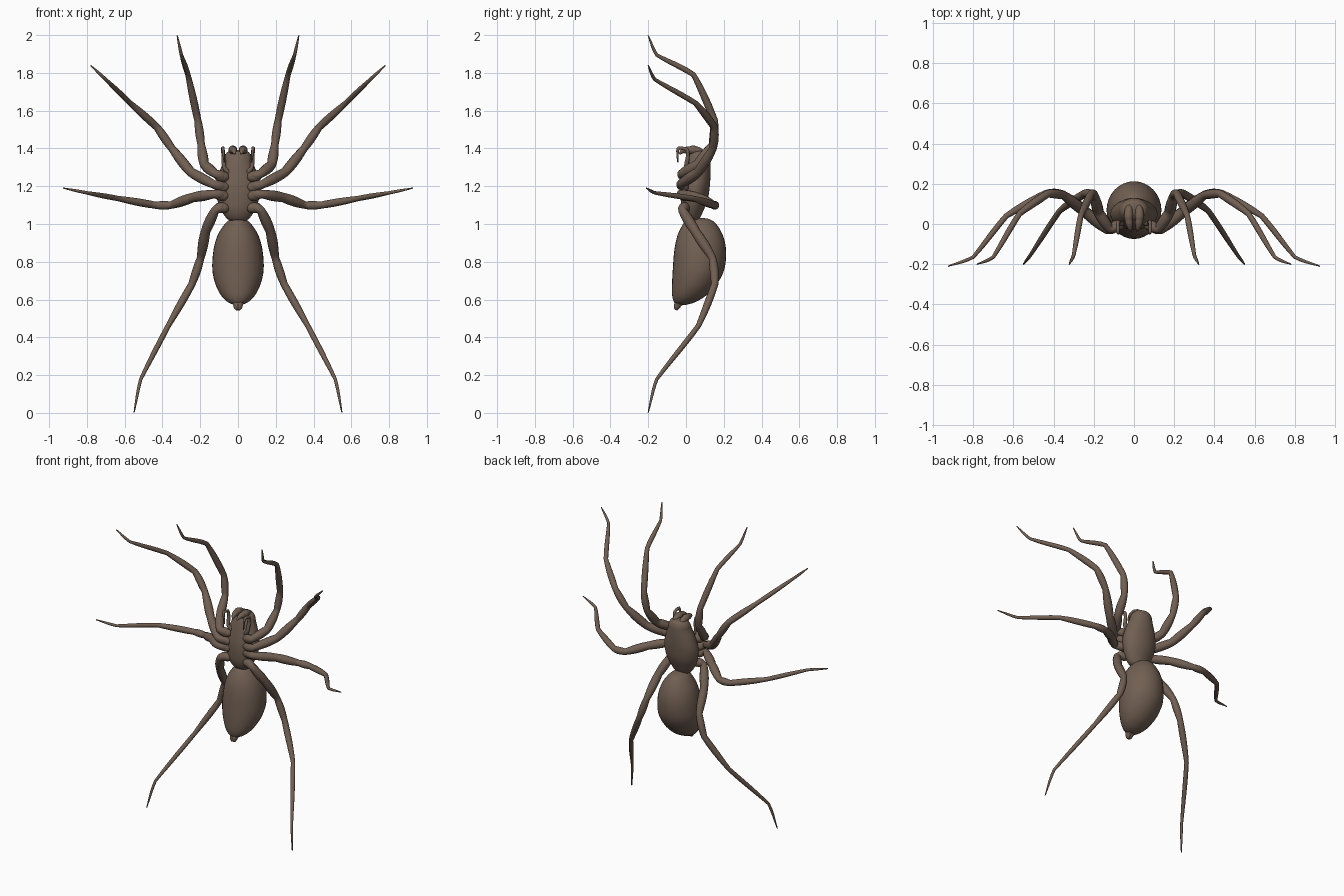
import bpy
import bmesh
from math import sin, cos, pi
from mathutils import Vector

if "Cube" in bpy.data.objects:
    bpy.data.objects.remove(bpy.data.objects["Cube"], do_unlink=True)

brown = bpy.data.materials.new("brown chitin")
brown.use_nodes = True
colour = (0.165, 0.115, 0.085, 1)
brown.diffuse_color = colour
shader = brown.node_tree.nodes["Principled BSDF"]
shader.inputs["Base Color"].default_value = colour
shader.inputs["Roughness"].default_value = 0.7


def smooth_path(points, steps, stiff=0.0):
    """Catmull-Rom interpolation of tuples, blended towards straight lines by stiff."""
    pts = [Vector(p) for p in points]
    out = []
    for i in range(len(pts) - 1):
        a, b, c, d = pts[max(i - 1, 0)], pts[i], pts[i + 1], pts[min(i + 2, len(pts) - 1)]
        for s in range(steps):
            t = s / steps
            curve = (b + (c - a) * (t / 2)
                     + (a * 2 - b * 5 + c * 4 - d) * (t * t / 2)
                     + (b * 3 - a - c * 3 + d) * (t ** 3 / 2))
            out.append(curve.lerp(b.lerp(c, t), stiff))
    return out + [pts[-1]]


def skin_rings(name, rings, mirror=False):
    """Bridge a list of vertex rings into a closed smooth surface."""
    bm = bmesh.new()
    loops = [[bm.verts.new(co) for co in ring] for ring in rings]
    n = len(loops[0])
    for low, high in zip(loops, loops[1:]):
        for i in range(n):
            j = (i + 1) % n
            bm.faces.new((low[i], low[j], high[j], high[i]))
    bm.faces.new(loops[0][::-1])
    bm.faces.new(loops[-1])
    bmesh.ops.recalc_face_normals(bm, faces=bm.faces)
    for face in bm.faces:
        face.smooth = True
    mesh = bpy.data.meshes.new(name)
    bm.to_mesh(mesh)
    bm.free()
    mesh.materials.append(brown)
    obj = bpy.data.objects.new(name, mesh)
    bpy.context.collection.objects.link(obj)
    if mirror:
        obj.modifiers.new("mirror", "MIRROR").use_mirror_merge = False


def body(name, profile, sides=32):
    """Loft ellipses given as (z, front y, back y, half width)."""
    rings = []
    for z, front, back, half in smooth_path(profile, 5):
        mid, depth = (front + back) / 2, (back - front) / 2
        rings.append([(half * cos(2 * pi * i / sides), mid + depth * sin(2 * pi * i / sides), z)
                      for i in range(sides)])
    skin_rings(name, rings)


def limb(name, points, radii, swell=0.1, stiff=0.0, steps=6, sides=12):
    """Sweep a tube along a path, swelling between the joints; mirrored in x."""
    path = smooth_path([p + (r,) for p, r in zip(points, radii)], steps, stiff)
    centres = [Vector(p[:3]) for p in path]
    side, rings = Vector((0.3, 0.2, 1)), []
    for k, centre in enumerate(centres):
        along = (centres[min(k + 1, len(path) - 1)] - centres[max(k - 1, 0)]).normalized()
        side = (side - along * side.dot(along)).normalized()
        other = along.cross(side)
        r = path[k][3] * (1 + swell * sin(pi * (k % steps) / steps))
        rings.append([centre + (side * cos(2 * pi * i / sides) + other * sin(2 * pi * i / sides)) * r
                      for i in range(sides)])
    skin_rings(name, rings, mirror=True)


# Main body: abdomen below, head and thorax above
body("abdomen", [
    (0.572, -0.045, 0.00, 0.015), (0.585, -0.062, 0.045, 0.052), (0.62, -0.073, 0.105, 0.088),
    (0.68, -0.074, 0.162, 0.119), (0.76, -0.07, 0.203, 0.136), (0.86, -0.062, 0.212, 0.13),
    (0.94, -0.045, 0.195, 0.108), (1.00, -0.015, 0.16, 0.07), (1.025, 0.01, 0.125, 0.04),
    (1.033, 0.05, 0.08, 0.01)])
body("head_and_thorax", [
    (1.01, 0.03, 0.05, 0.015), (1.025, 0.00, 0.07, 0.055), (1.07, -0.022, 0.092, 0.087),
    (1.13, -0.028, 0.115, 0.11), (1.20, -0.026, 0.126, 0.117), (1.27, -0.014, 0.13, 0.10),
    (1.33, 0.00, 0.13, 0.078), (1.36, 0.012, 0.127, 0.07), (1.383, 0.03, 0.115, 0.053),
    (1.392, 0.06, 0.09, 0.015)])

# Spinnerets at the lower end of the abdomen
limb("spinnerets", [(0.007, -0.03, 0.60), (0.007, -0.045, 0.57), (0.005, -0.053, 0.545)],
     [0.026, 0.019, 0.008])

# Legs: coxa, trochanter, femur, patella, tibia, metatarsus, tarsus
leg_radii = [0.024, 0.022, 0.025, 0.020, 0.019, 0.014, 0.009, 0.003]
legs = {
    "front_legs": [(0.07, 0.00, 1.25), (0.12, -0.025, 1.265), (0.178, 0.06, 1.315), (0.195, 0.14, 1.42),
                   (0.213, 0.150, 1.55), (0.265, 0.04, 1.79), (0.30, -0.155, 1.895), (0.322, -0.2, 1.998)],
    "second_legs": [(0.07, 0.00, 1.195), (0.13, -0.03, 1.21), (0.25, 0.065, 1.275), (0.35, 0.143, 1.40),
                    (0.43, 0.15, 1.513), (0.57, 0.05, 1.64), (0.70, -0.165, 1.765), (0.78, -0.2, 1.84)],
    "third_legs": [(0.07, 0.00, 1.155), (0.13, -0.03, 1.158), (0.24, 0.062, 1.14), (0.355, 0.148, 1.10),
                   (0.44, 0.150, 1.10), (0.635, 0.04, 1.135), (0.80, -0.165, 1.165), (0.925, -0.21, 1.19)],
    "rear_legs": [(0.07, 0.00, 1.09), (0.12, -0.02, 1.075), (0.172, 0.05, 0.96), (0.198, 0.14, 0.82),
                  (0.245, 0.152, 0.68), (0.37, 0.065, 0.46), (0.515, -0.155, 0.178), (0.55, -0.2, 0.003)],
}
for name, points in legs.items():
    limb(name, points, leg_radii, swell=0.2, stiff=0.7)

# Hip knobs where the legs meet the thorax
for name, z in (("front", 1.25), ("second", 1.195), ("third", 1.15), ("rear", 1.085)):
    limb(name + "_hips", [(0.055, 0.002, z), (0.085, -0.008, z), (0.115, -0.02, z + 0.005)],
         [0.02, 0.027, 0.02])

# Jaws projecting from the head, ending in downturned fangs
limb("jaws", [(0.024, 0.09, 1.375), (0.027, 0.055, 1.39), (0.026, 0.02, 1.392), (0.021, -0.015, 1.387),
              (0.016, -0.035, 1.37)], [0.014, 0.021, 0.02, 0.013, 0.004])

# Feelers beside the jaws
limb("feelers", [(0.05, 0.01, 1.27), (0.073, 0.00, 1.30), (0.077, 0.01, 1.36), (0.08, 0.005, 1.395),
                 (0.08, -0.04, 1.402), (0.076, -0.045, 1.37), (0.073, -0.043, 1.325)],
     [0.014, 0.011, 0.010, 0.009, 0.008, 0.006, 0.003], stiff=0.5)
